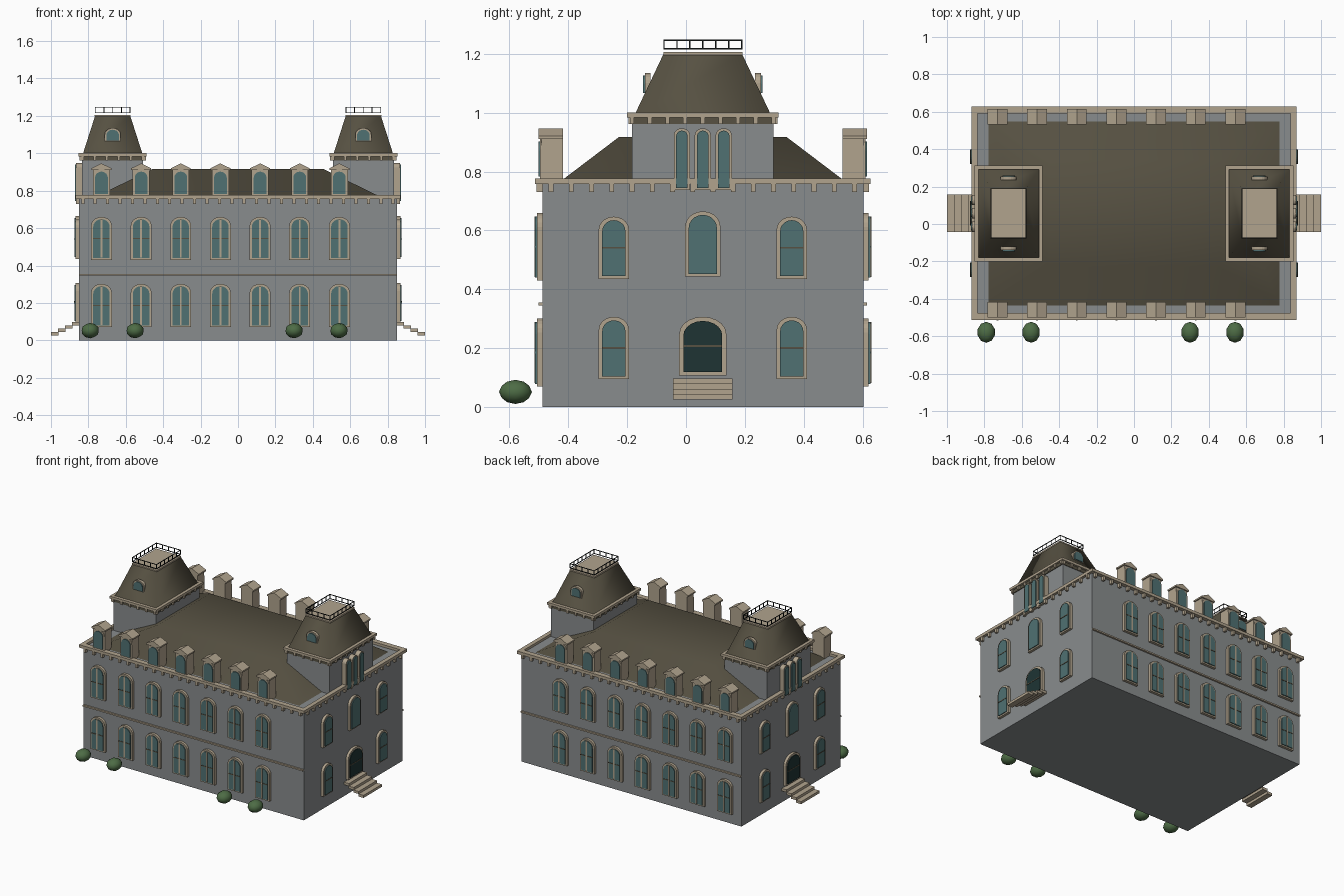
import bpy
import bmesh
from math import pi, cos, sin
from mathutils import Matrix, Vector

cube = bpy.data.objects.get("Cube")
if cube:
    bpy.data.objects.remove(cube, do_unlink=True)


def material(name, r, g, b):
    m = bpy.data.materials.new(name)
    m.use_nodes = True
    m.diffuse_color = (r, g, b, 1)
    bsdf = next(n for n in m.node_tree.nodes if n.type == 'BSDF_PRINCIPLED')
    bsdf.inputs["Base Color"].default_value = (r, g, b, 1)
    bsdf.inputs["Roughness"].default_value = 0.8
    return m


WALL = material("grey stone", 0.25, 0.265, 0.27)
TRIM = material("sand trim", 0.44, 0.37, 0.27)
ROOF = material("brown slate", 0.095, 0.083, 0.055)
GLASS = material("teal glass", 0.08, 0.165, 0.17)
DOOR = material("dark door", 0.013, 0.034, 0.034)
IRON = material("black iron", 0.008, 0.011, 0.011)
LEAF = material("leaf green", 0.075, 0.15, 0.06)

CY = 0.057            # building centre in y
HX, HY = 0.85, 0.545  # half sizes of the main block
TOP = 0.76            # height of the main block


class Part:
    """Collects solids into one mesh object."""

    def __init__(self, name, *mats):
        self.name, self.mats, self.bm = name, list(mats), bmesh.new()

    def paint(self, faces, mat):
        for f in faces:
            f.material_index = self.mats.index(mat)

    def box(self, lo, hi, mat=None, m=Matrix()):
        lo, hi = Vector(lo), Vector(hi)
        size = Matrix.Diagonal((*(hi - lo), 1))
        r = bmesh.ops.create_cube(self.bm, size=1, matrix=m @ Matrix.Translation((lo + hi) / 2) @ size)
        self.paint({f for v in r["verts"] for f in v.link_faces}, mat or self.mats[0])

    def prism(self, outline, v0, v1, mat, m=Matrix()):
        """Extrude a (u, z) outline outwards from depth v0 to v1."""
        back = [self.bm.verts.new(m @ Vector((u, -v0, z))) for u, z in outline]
        front = [self.bm.verts.new(m @ Vector((u, -v1, z))) for u, z in outline]
        faces = [self.bm.faces.new(front), self.bm.faces.new(back[::-1])]
        for i in range(len(back)):
            j = (i + 1) % len(back)
            faces.append(self.bm.faces.new((back[i], back[j], front[j], front[i])))
        self.paint(faces, mat)

    def frustum(self, c, low, high, z0, z1, cap=True):
        rings = [[self.bm.verts.new((c[0] + sx * h[0], c[1] + sy * h[1], z))
                  for sx, sy in ((-1, -1), (1, -1), (1, 1), (-1, 1))]
                 for h, z in ((low, z0), (high, z1))]
        a, b = rings
        for i in range(4):
            j = (i + 1) % 4
            self.bm.faces.new((a[i], a[j], b[j], b[i]))
        if cap:
            self.bm.faces.new(b)

    def rim(self, c, outer, inner, z0, z1, mat=None):
        """Rectangular ring of four bars."""
        (x, y), (ox, oy), (ix, iy) = c, outer, inner
        for s in (-1, 1):
            xs, ys = sorted((s * ix, s * ox)), sorted((s * iy, s * oy))
            self.box((x + xs[0], y - oy, z0), (x + xs[1], y + oy, z1), mat)
            self.box((x - ix, y + ys[0], z0), (x + ix, y + ys[1], z1), mat)

    def finish(self, smooth=False):
        bmesh.ops.recalc_face_normals(self.bm, faces=self.bm.faces)
        for f in self.bm.faces:
            f.smooth = smooth
        me = bpy.data.meshes.new(self.name)
        self.bm.to_mesh(me)
        self.bm.free()
        for mat in self.mats:
            me.materials.append(mat)
        ob = bpy.data.objects.new(self.name, me)
        bpy.context.collection.objects.link(ob)


def wall_frame(angle, x, y):
    return Matrix.Translation((x, y, 0)) @ Matrix.Rotation(angle, 4, 'Z')


def arch(u, w, z0, z1, rise, n=10):
    r = w / 2
    return [(u - r, z0), (u + r, z0)] + [
        (u + r * cos(pi * i / n), z1 - rise + rise * sin(pi * i / n)) for i in range(n + 1)]


def window(p, m, u, w, z0, z1, rise=None, depth=0.018, glass=GLASS, edge=0.012, bar=True, mullion=False):
    rise = rise or w * 0.43
    p.prism(arch(u, w, z0, z1, rise), -0.01, depth, TRIM, m)
    p.prism(arch(u, w - 2 * edge, z0 + edge * 0.8, z1 - edge, rise - edge * 0.6), 0, depth + 0.006, glass, m)
    r, zm, out = w / 2 - edge, (z0 + z1) / 2, depth + 0.008
    if bar:
        p.box((u - r, -out, zm - 0.003), (u + r, 0, zm + 0.003), ROOF, m)
    if mullion:
        p.box((u - 0.005, -out - 0.001, z0 + edge), (u + 0.005, 0, z1 - edge), TRIM, m)


# Main block and hipped roof
p = Part("main_block", WALL)
p.box((-HX, CY - HY, 0), (HX, CY + HY, TOP))
p.finish()
p = Part("main_roof", ROOF)
p.frustum((0, CY), (0.777, 0.492), (0.455, 0.285), TOP, 0.917)
p.finish(smooth=True)

# Cornice with dentils, and belt course
p = Part("main_cornice", TRIM)
p.rim((0, CY), (HX + 0.018, HY + 0.025), (HX - 0.012, HY - 0.012), 0.757, 0.777)
for s in (-1, 1):
    for i in range(26):
        x = -HX + 0.02 + i * (2 * HX - 0.04) / 25
        y = sorted((CY + s * HY, CY + s * (HY + 0.02)))
        p.box((x - 0.008, y[0], 0.73), (x + 0.008, y[1], 0.757))
    for i in range(16):
        y = CY - HY + 0.03 + i * (2 * HY - 0.06) / 15
        x = sorted((s * HX, s * (HX + 0.016)))
        p.box((x[0], y - 0.008, 0.73), (x[1], y + 0.008, 0.757))
p.finish()
p = Part("belt_course", TRIM)
for s in (-1, 1):
    y = sorted((CY + s * HY, CY + s * (HY + 0.012)))
    p.box((-HX, y[0], 0.346), (HX, y[1], 0.356))
p.finish()

# Long facades: two rows of windows with dormers above
columns = [-0.73 + 0.212 * i for i in range(7)]
for name, angle, s in (("front", 0, -1), ("back", pi, 1)):
    m = wall_frame(angle, 0, CY + s * HY)
    wins = Part(name + "_windows", TRIM, GLASS, ROOF)
    dorm = Part(name + "_dormers", TRIM, GLASS, ROOF)
    for x in columns:
        u = -s * x
        for z0, z1 in ((0.07, 0.302), (0.43, 0.66)):
            window(wins, m, u, 0.112, z0, z1, mullion=True)
        dorm.box((u - 0.045, -0.003, TOP), (u + 0.045, 0.07, 0.918), TRIM, m)
        gable = [(u - 0.053, 0.91), (u + 0.053, 0.91), (u + 0.053, 0.92), (u, 0.946), (u - 0.053, 0.92)]
        dorm.prism(gable, -0.07, 0.012, TRIM, m)
        window(dorm, m, u, 0.088, 0.775, 0.912, depth=0.007, edge=0.01, bar=False)
    wins.finish()
    dorm.finish()

# Short facades: windows, door and floating steps
for name, angle, s in (("left", pi / 2, 1), ("right", -pi / 2, -1)):
    m = wall_frame(angle, s * HX, CY)
    p = Part(name + "_side_windows", TRIM, GLASS, ROOF)
    for u in (-0.302, 0.302):
        for z0, z1 in ((0.095, 0.307), (0.436, 0.647)):
            window(p, m, u, 0.103, z0, z1)
    window(p, m, 0, 0.12, 0.443, 0.665, bar=False)
    p.finish()
    p = Part(name + "_door", TRIM, DOOR, ROOF)
    window(p, m, 0, 0.16, 0.108, 0.307, rise=0.058, glass=DOOR, edge=0.014)
    p.finish()
    p = Part(name + "_steps", TRIM)
    for i in range(4):
        z = 0.027 + 0.0175 * i
        p.box((-0.101, -0.15 + 0.0375 * i, z), (0.101, -0.11 + 0.0375 * i, z + 0.0178), TRIM, m)
    p.finish()

# Towers with mansard roofs
for name, angle, s in (("left", pi / 2, 1), ("right", -pi / 2, -1)):
    tx, hx, hy = s * 0.67, 0.163, 0.24
    c = (tx, CY)
    p = Part(name + "_tower", WALL)
    p.box((tx - hx, CY - hy, TOP - 0.01), (tx + hx, CY + hy, 0.97))
    p.finish()

    p = Part(name + "_tower_cornice", TRIM, ROOF)
    p.rim(c, (0.182, 0.257), (hx - 0.002, 0.235), 0.984, 1.001)
    p.box((tx - 0.168, CY - 0.243, 0.962), (tx + 0.168, CY + 0.243, 0.985), ROOF)
    for t in (-1, 1):
        for i in range(9):
            y, x = CY + (i - 4) * 0.06, tx + t * 0.172
            p.box((x - 0.006, y - 0.007, 0.962), (x + 0.006, y + 0.007, 0.984))
        for i in range(6):
            x, y = tx + (i - 2.5) * 0.064, CY + t * 0.247
            p.box((x - 0.007, y - 0.006, 0.962), (x + 0.007, y + 0.006, 0.984))
    p.finish()

    p = Part(name + "_mansard", ROOF)
    p.frustum(c, (hx, 0.235), (0.094, 0.133), 0.985, 1.2, cap=False)
    p.finish(smooth=True)
    p = Part(name + "_tower_cap", TRIM)
    p.box((tx - 0.096, CY - 0.134, 1.196), (tx + 0.096, CY + 0.134, 1.206))
    p.finish()

    # Small arched windows on the mansard, tall ones on the outer wall
    p = Part(name + "_tower_windows", TRIM, GLASS)
    for a, t in ((0, -1), (pi, 1)):
        m = wall_frame(a, tx, CY + t * 0.187)
        window(p, m, 0, 0.085, 1.06, 1.135, rise=0.034, depth=0.01, edge=0.009, bar=False)
    m = wall_frame(angle, s * (abs(tx) + hx), CY)
    for u in (-0.071, 0, 0.071):
        window(p, m, u, 0.055, 0.738, 0.947, depth=0.032, edge=0.008, bar=False)
    p.finish()

    # Roof railing
    p = Part(name + "_railing", IRON)
    rx, ry, b = 0.093, 0.132, 0.002
    for z in (1.217, 1.246):
        p.rim(c, (rx + b, ry + b), (rx - b, ry - b), z - b, z + b)
    posts = {(i, j) for i in range(5) for j in range(7) if i in (0, 4) or j in (0, 6)}
    for i, j in sorted(posts):
        x, y = tx + rx * (i / 2 - 1), CY + ry * (j / 3 - 1)
        p.box((x - b, y - b, 1.217), (x + b, y + b, 1.246))
    p.finish()

# Bushes
for i, x in enumerate((-0.79, -0.55, 0.3, 0.54)):
    p = Part(f"bush_{i + 1}", LEAF)
    m = Matrix.Translation((x, -0.579, 0.052)) @ Matrix.Diagonal((0.048, 0.056, 0.041, 1))
    bmesh.ops.create_icosphere(p.bm, subdivisions=2, radius=1, matrix=m)
    p.finish(smooth=True)
